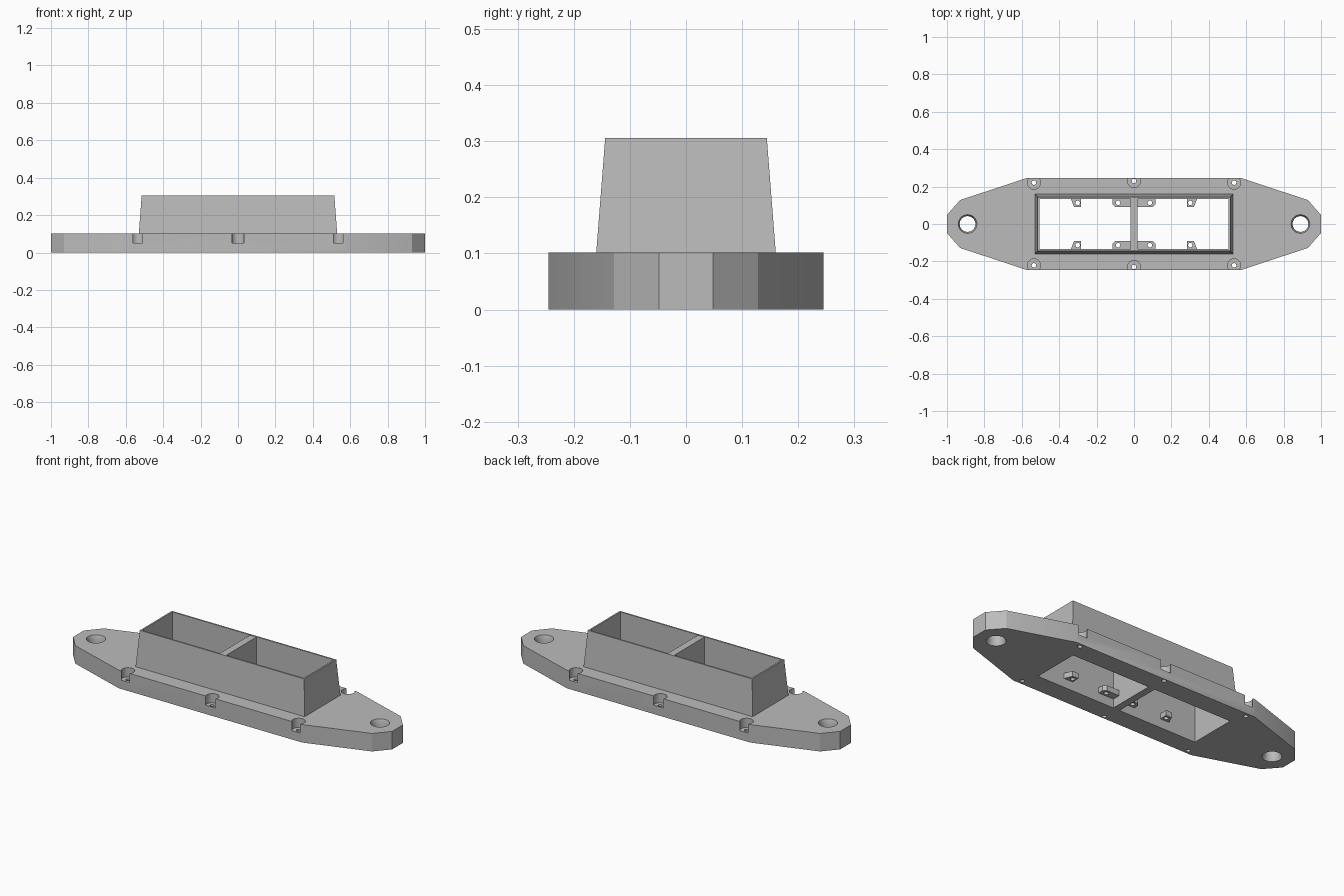
import bpy, bmesh, math

if "Cube" in bpy.data.objects:
    bpy.data.objects.remove(bpy.data.objects["Cube"])

grey = bpy.data.materials.new("light_grey")
grey.diffuse_color = (0.5, 0.5, 0.5, 1)
grey.use_nodes = True
grey.node_tree.nodes["Principled BSDF"].inputs["Base Color"].default_value = grey.diffuse_color


def loft(name, rings):
    """Solid through a stack of closed rings of 3D points."""
    bm = bmesh.new()
    loops = [[bm.verts.new(p) for p in ring] for ring in rings]
    n = len(loops[0])
    bm.faces.new(loops[0][::-1])
    bm.faces.new(loops[-1])
    for a, b in zip(loops, loops[1:]):
        for i in range(n):
            j = (i + 1) % n
            bm.faces.new((a[i], a[j], b[j], b[i]))
    bmesh.ops.recalc_face_normals(bm, faces=bm.faces)
    mesh = bpy.data.meshes.new(name)
    bm.to_mesh(mesh)
    bm.free()
    mesh.materials.append(grey)
    ob = bpy.data.objects.new(name, mesh)
    bpy.context.collection.objects.link(ob)
    return ob


def prism(name, outline, z0, z1):
    return loft(name, [[(x, y, z) for x, y in outline] for z in (z0, z1)])


def rect(hx, hy):
    return [(-hx, -hy), (hx, -hy), (hx, hy), (-hx, hy)]


def turned(name, x, y, profile, n=32):
    """Round solid from (radius, z) pairs."""
    return loft(name, [[(x + r * math.cos(2 * math.pi * i / n),
                         y + r * math.sin(2 * math.pi * i / n), z)
                        for i in range(n)] for r, z in profile])


def combine(ob, tool, operation):
    mod = ob.modifiers.new("bool", "BOOLEAN")
    mod.operation = operation
    mod.solver = "EXACT"
    mod.object = tool
    bpy.context.view_layer.objects.active = ob
    bpy.ops.object.modifier_apply(modifier=mod.name)
    bpy.data.objects.remove(tool)


def smooth(ob):
    bpy.ops.object.select_all(action="DESELECT")
    ob.select_set(True)
    bpy.context.view_layer.objects.active = ob
    bpy.ops.object.shade_smooth_by_angle(angle=math.radians(30))


# Flange plate with tapered ends
quarter = [(1, 0.048), (0.93, 0.128), (0.575, 0.245)]
half = quarter + [(-x, y) for x, y in quarter[::-1]]
housing = prism("flange_housing", half + [(-x, -y) for x, y in half], 0, 0.102)

# Tapered tower, sunk into the plate, then hollowed right through
tower = loft("tower", [[(x, y, z) for x, y in rect(hx, hy)] for hx, hy, z in
                       ((0.534, 0.164, 0.05), (0.515, 0.144, 0.306))])
combine(housing, tower, "UNION")
combine(housing, prism("cavity", rect(0.506, 0.135), -0.1, 0.4), "DIFFERENCE")

# Mounting holes at the ends, chamfered top and bottom
for x in (-0.89, 0.89):
    hole = turned("end_hole", x, 0, [(0.058, -0.02), (0.042, 0.02),
                                     (0.042, 0.082), (0.058, 0.122)])
    combine(housing, hole, "DIFFERENCE")

# Screw pockets open to the long edges, each with a through hole
for side in (-1, 1):
    for x, y in ((-0.535, 0.221), (0, 0.23), (0.535, 0.221)):
        for r, z0 in ((0.035, 0.05), (0.012, -0.05)):
            cut = turned("pocket", x, side * y, [(r, z0), (r, 0.15)], 24)
            combine(housing, cut, "DIFFERENCE")
smooth(housing)

# Divider wall across the middle
prism("divider", rect(0.02, 0.138), 0, 0.304)

# Inner fixing tabs with screw holes
centre = [(-0.115, 0.14), (-0.115, 0.105), (-0.1, 0.09),
          (0.1, 0.09), (0.115, 0.105), (0.115, 0.14)]
outer = [(0.34, 0.14), (0.32, 0.09), (0.283, 0.09), (0.283, 0.14)]
for side, where in ((-1, "front"), (1, "back")):
    for name, outline, holes in (
            ("centre_tab", centre, (-0.085, 0.085)),
            ("right_tab", outer, (0.301,)),
            ("left_tab", [(-x, y) for x, y in outer], (-0.301,))):
        tab = prism(f"{where}_{name}", [(x, side * y) for x, y in outline],
                    0.05, 0.08)
        for x in holes:
            cut = turned("tab_hole", x, side * 0.113,
                         [(0.012, 0), (0.012, 0.12)], 20)
            combine(tab, cut, "DIFFERENCE")
        smooth(tab)
